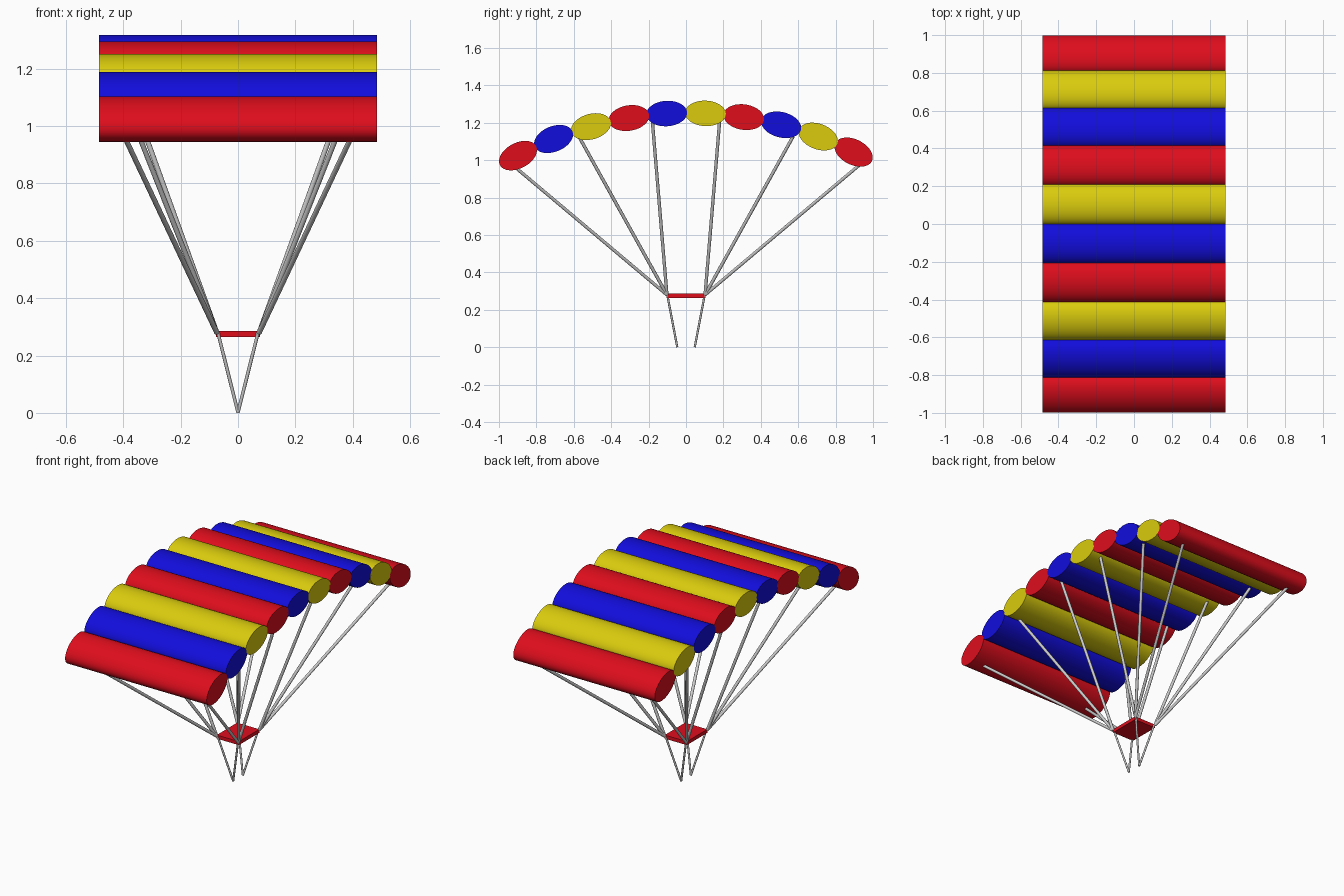
import bpy
import math
from mathutils import Vector

if "Cube" in bpy.data.objects:
    bpy.data.objects.remove(bpy.data.objects["Cube"])


def material(name, rgb):
    m = bpy.data.materials.new(name)
    m.diffuse_color = (*rgb, 1)
    m.use_nodes = True
    m.node_tree.nodes["Principled BSDF"].inputs["Base Color"].default_value = m.diffuse_color
    return m


RED = material("red", (0.73, 0.004, 0.012))
BLUE = material("blue", (0.006, 0.004, 0.72))
YELLOW = material("yellow", (0.70, 0.60, 0.004))


def smooth(obj):
    bpy.ops.object.select_all(action='DESELECT')
    obj.select_set(True)
    bpy.context.view_layer.objects.active = obj
    bpy.ops.object.shade_smooth_by_angle(angle=math.radians(40))


def rod(name, a, b, radius):
    a, b = Vector(a), Vector(b)
    d = b - a
    bpy.ops.mesh.primitive_cylinder_add(vertices=12, radius=radius, depth=d.length,
                                        location=(a + b) / 2)
    o = bpy.context.object
    o.name = name
    o.rotation_euler = d.to_track_quat('Z', 'Y').to_euler()
    smooth(o)


# canopy cells: elliptical tubes along x, arranged in an arch (y, z, tilt)
cells = [(-0.898, 1.024, 28), (-0.708, 1.113, 22), (-0.508, 1.179, 15.6),
         (-0.305, 1.225, 9.5), (-0.103, 1.249, 3.4), (0.104, 1.250, -2.3),
         (0.309, 1.230, -8.3), (0.509, 1.189, -14.5), (0.707, 1.126, -20.6),
         (0.896, 1.043, -26.5)]
for i, (y, z, tilt) in enumerate(cells):
    bpy.ops.mesh.primitive_cylinder_add(vertices=48, radius=1, depth=0.97)
    o = bpy.context.object
    o.name = f"canopy_cell_{i + 1}"
    # turn the axis onto x, then flatten into an ellipse
    for v in o.data.vertices:
        v.co = (v.co.z, v.co.x * 0.109, v.co.y * 0.068)
    o.data.flip_normals() if o.data.polygons[0].normal.dot(o.data.polygons[0].center) < 0 else None
    o.location = (0, y, z)
    o.rotation_euler.x = math.radians(tilt)
    o.data.materials.append((RED, BLUE, YELLOW)[i % 3])
    smooth(o)

# slider plate
bpy.ops.mesh.primitive_cube_add(size=1, location=(0, 0, 0.275))
slider = bpy.context.object
slider.name = "slider_plate"
slider.scale = (0.152, 0.2, 0.022)
slider.data.materials.append(RED)

# suspension lines and risers at each slider corner
tops = [(0.40, 0.925, 0.972), (0.408, 0.572, 1.125), (0.41, 0.18, 1.21)]
for sx in (-1, 1):
    for sy in (-1, 1):
        for n, (x, y, z) in enumerate(tops):
            rod(f"suspension_line_{n + 1}", (sx * 0.074, sy * 0.102, 0.28),
                (sx * x, sy * y, z), 0.009)
        rod("riser", (sx * 0.07, sy * 0.1, 0.28), (0, sy * 0.047, 0.001), 0.006)
